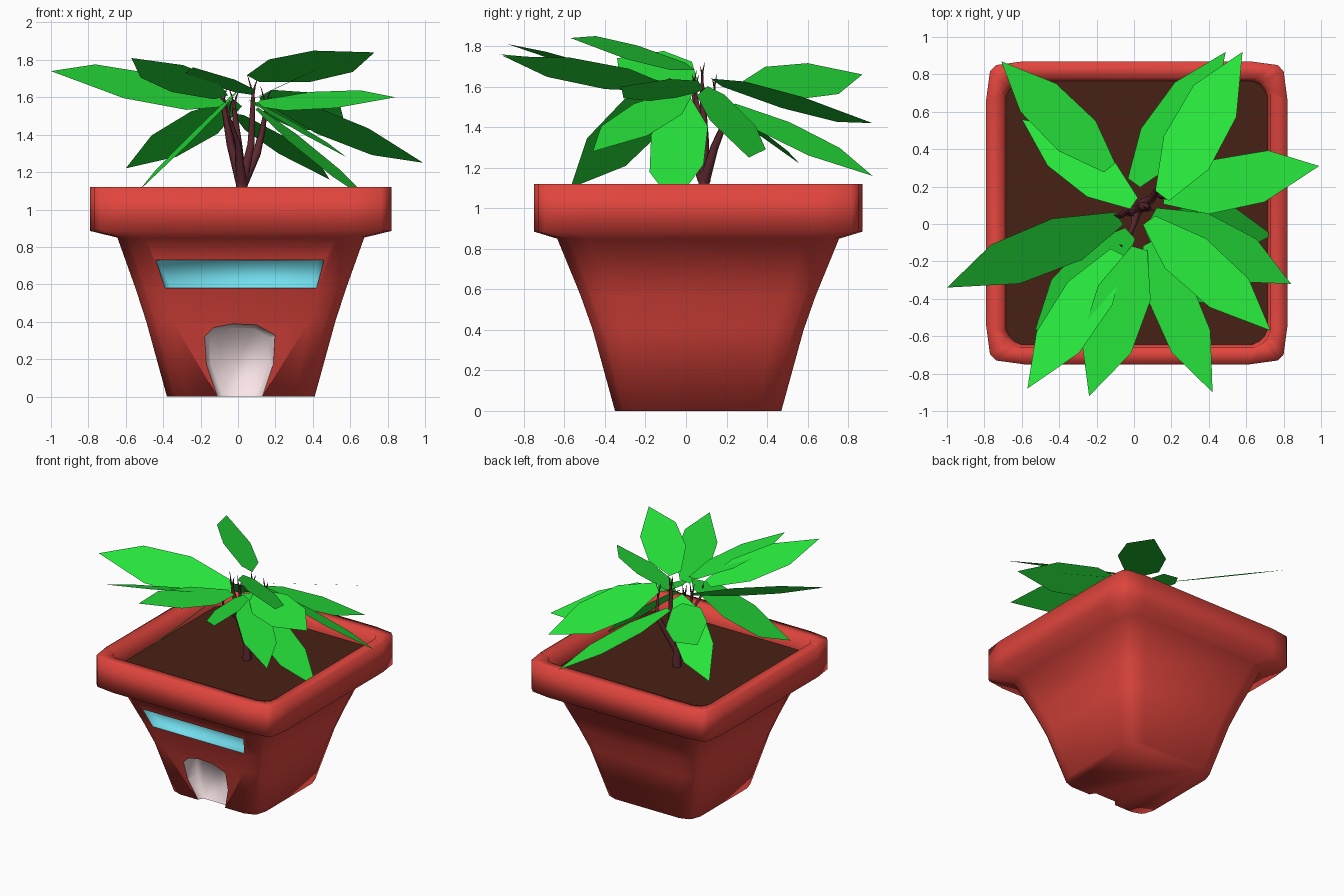
import bpy, bmesh, math
from mathutils import Vector

if "Cube" in bpy.data.objects:
    bpy.data.objects.remove(bpy.data.objects["Cube"])

CX, CY = 0.015, 0.06   # pot axis


def material(name, rgb):
    """Material from display (sRGB) values."""
    m = bpy.data.materials.new(name)
    m.diffuse_color = (*[c / 12.92 if c < .04 else ((c + .055) / 1.055) ** 2.4 for c in rgb], 1)
    m.use_nodes = True
    m.node_tree.nodes["Principled BSDF"].inputs["Base Color"].default_value = m.diffuse_color
    return m


RED = material("red_clay", (0.88, 0.27, 0.24))
SOIL = material("soil", (0.28, 0.13, 0.08))
BARK = material("bark", (0.37, 0.16, 0.19))
GREEN = material("leaf_green", (0.15, 0.89, 0.23))
CYAN = material("slot_cyan", (0.45, 0.87, 0.93))
WHITE = material("scoop_white", (0.98, 0.90, 0.91))


def build(name, rings, mats, last_mat=0):
    """Loft closed rings of equal length and cap both ends."""
    bm = bmesh.new()
    loops = [[bm.verts.new(p) for p in r] for r in rings]
    n = len(loops[0])
    for a, b in zip(loops, loops[1:]):
        for i in range(n):
            bm.faces.new((a[i], a[(i + 1) % n], b[(i + 1) % n], b[i]))
    bm.faces.new(loops[0][::-1])
    cap = bm.faces.new(loops[-1])
    cap.material_index = last_mat
    bmesh.ops.recalc_face_normals(bm, faces=bm.faces)
    if last_mat:
        bmesh.ops.poke(bm, faces=[cap])
    me = bpy.data.meshes.new(name)
    bm.to_mesh(me)
    bm.free()
    ob = bpy.data.objects.new(name, me)
    bpy.context.collection.objects.link(ob)
    for m in mats:
        me.materials.append(m)
    return ob


def square_ring(hx, hy, z, flat, corner):
    """Square outline with softened four-point corners."""
    pts = []
    for sx, sy in ((1, 1), (-1, 1), (-1, -1), (1, -1)):
        c = [(1, flat), (corner + .01, corner - .03), (corner - .03, corner + .01), (flat, 1)]
        for u, v in (c if sx * sy > 0 else c[::-1]):
            pts.append((CX + sx * u * hx, CY + sy * v * hy, z))
    return pts


# Pot: body, overhanging rim, inner wall and soil surface
profile = [(0.395, 0.41, 0.0, 0.72, 0.93), (0.505, 0.52, 0.40, 0.72, 0.93),
           (0.56, 0.58, 0.57, 0.74, 0.94), (0.66, 0.695, 0.85, 0.78, 0.95),
           (0.805, 0.81, 0.885, 0.75, 0.965), (0.805, 0.81, 1.12, 0.75, 0.965),
           (0.715, 0.72, 1.12, 0.88, 0.965), (0.70, 0.705, 1.0, 0.88, 0.965)]
pot = build("pot", [square_ring(*p) for p in profile], [RED, SOIL], 1)


def recess(name, outline, depth, slope, shrink, mat):
    """Cut a tapering pocket into the sloping front wall; depth grows with height."""
    mx = sum(p[0] for p in outline) / len(outline)
    mz = sum(p[1] for p in outline) / len(outline)
    wall = [(x, -0.35 - 0.3 * z, z) for x, z in outline]
    back = [(mx + (x - mx) * shrink, y + depth + slope * z, mz + (z - mz) * shrink)
            for x, y, z in wall]
    cutter = build(name, [[(x, -1.0, z) for x, z in outline], wall, back], [mat])
    mod = pot.modifiers.new(name, 'BOOLEAN')
    mod.operation = 'DIFFERENCE'
    mod.solver = 'EXACT'
    mod.material_mode = 'TRANSFER'
    mod.object = cutter
    bpy.context.view_layer.objects.active = pot
    bpy.ops.object.modifier_apply(modifier=name)
    bpy.data.objects.remove(cutter)


recess("slot", [(-0.44, 0.73), (0.46, 0.73), (0.42, 0.58), (-0.39, 0.58)], 0.09, 0, 0.93, CYAN)
recess("scoop", [(-0.10, -0.03), (-0.17, 0.17), (-0.18, 0.32), (-0.13, 0.37), (-0.03, 0.39),
                 (0.10, 0.385), (0.20, 0.33), (0.19, 0.17), (0.12, -0.03)], 0.05, 0.28, 0.85, WHITE)
bpy.ops.object.select_all(action='DESELECT')
pot.select_set(True)
bpy.context.view_layer.objects.active = pot
bpy.ops.object.shade_smooth_by_angle(angle=math.radians(100))

# Crisp edges wherever two materials meet
bm = bmesh.new()
bm.from_mesh(pot.data)
for e in bm.edges:
    if len({f.material_index for f in e.link_faces}) > 1:
        e.smooth = False
bm.to_mesh(pot.data)
bm.free()


# Stems: tapered tubes fanning out of the trunk
def stem(name, pts):
    cu = bpy.data.curves.new(name, 'CURVE')
    cu.dimensions = '3D'
    cu.bevel_depth = 1.0
    cu.bevel_resolution = 1
    cu.use_fill_caps = True
    sp = cu.splines.new('POLY')
    sp.points.add(len(pts) - 1)
    for p, (x, y, z, r) in zip(sp.points, pts):
        p.co = (x, y, z, 1)
        p.radius = r
    sp.use_smooth = True
    cu.materials.append(BARK)
    bpy.context.collection.objects.link(bpy.data.objects.new(name, cu))


stem("trunk", [(0.02, 0.085, 0.98, .037), (0.02, 0.09, 1.15, .03)])
root = (0.02, 0.09, 1.13, .03)
stems = [[(-0.04, 0.07, 1.35, .022), (-0.08, 0.04, 1.56, .012)],
         [(0.0, 0.08, 1.35, .022), (-0.02, 0.05, 1.54, .012)],
         [(0.07, 0.09, 1.35, .022), (0.08, 0.08, 1.60, .012)],
         [(0.10, 0.14, 1.30, .022), (0.13, 0.19, 1.42, .016), (0.15, 0.14, 1.54, .009)],
         [(0.0, 0.0, 1.35, .016), (-0.05, -0.12, 1.50, .009)]]
for i, s in enumerate(stems):
    stem(f"stem_{i}", [root] + s)
    x, y, z, r = s[-1]
    for k, dx in enumerate((-0.03, 0.025)):
        stem(f"twig_{i}_{k}", [(x, y, z, r * .7), (x + dx * .4, y, z + .06, .005),
                               (x + dx, y - dx * .4, z + .12 - .02 * k, .001)])

# Leaves: (base, tip, half-width vector)
leaves = [((-0.13, 0.30, 1.60), (-0.71, 0.87, 1.66), (-0.10, -0.08, 0.08)),
          ((0.00, 0.11, 1.57), (-0.60, 0.56, 1.22), (-0.07, -0.10, 0.06)),
          ((-0.09, -0.15, 1.60), (-0.57, -0.88, 1.81), (-0.12, 0.06, -0.035)),
          ((-0.08, 0.03, 1.58), (-1.00, -0.34, 1.74), (-0.08, 0.11, 0.095)),
          ((-0.02, -0.05, 1.62), (-0.53, -0.57, 1.10), (-0.09, 0.10, -0.072)),
          ((0.03, -0.13, 1.62), (-0.24, -0.92, 1.76), (-0.14, 0.04, 0.02)),
          ((0.08, -0.10, 1.59), (0.42, -0.90, 1.75), (0.11, 0.06, 0.05)),
          ((0.08, 0.02, 1.70), (0.73, -0.57, 1.84), (0.11, 0.08, -0.06)),
          ((0.10, 0.05, 1.57), (0.84, -0.32, 1.60), (0.07, 0.12, 0.05)),
          ((0.16, 0.15, 1.58), (0.99, 0.31, 1.25), (0.01, 0.145, -0.075)),
          ((0.0, 0.22, 1.51), (0.49, 0.92, 1.16), (0.11, -0.08, -0.02)),
          ((0.15, 0.15, 1.62), (0.58, 0.92, 1.42), (0.12, -0.09, 0.065)),
          ((0.08, 0.00, 1.58), (0.58, -0.46, 1.28), (0.07, 0.12, -0.025)),
          ((0.10, -0.02, 1.54), (0.74, -0.06, 1.02), (0.02, 0.14, 0.02))]
for i, (base, tip, half) in enumerate(leaves):
    b, t, w = Vector(base), Vector(tip), Vector(half)
    side = [(0, .3), (.3, 1), (.66, .95)]
    pts = [b.lerp(t, u) + w * k for u, k in side] + [t] + \
          [b.lerp(t, u) - w * k for u, k in reversed(side)]
    normal = (t - b).cross(w)
    if normal.z < 0:
        pts.reverse()
    me = bpy.data.meshes.new(f"leaf_{i}")
    me.from_pydata(pts, [], [list(range(len(pts)))])
    me.materials.append(GREEN)
    bpy.context.collection.objects.link(bpy.data.objects.new(f"leaf_{i}", me))
